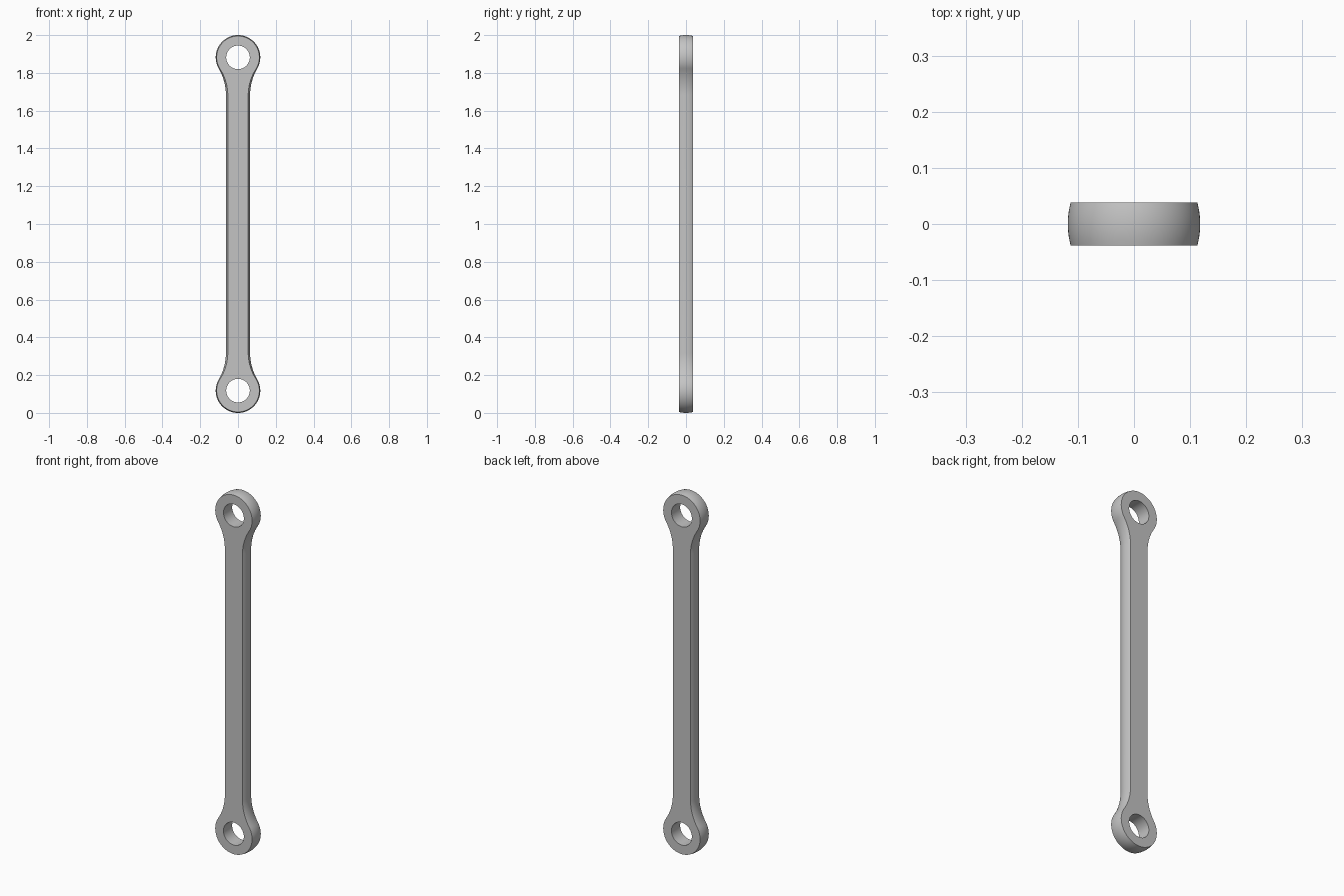
import bpy, bmesh
from math import sin, cos, pi, atan2, radians

cube = bpy.data.objects.get("Cube")
if cube:
    bpy.data.objects.remove(cube)

HALF = 0.038          # half thickness
HEAD_Z = 1.882        # centre of the upper eye
NECK = 0.2            # eye centre to start of the straight shaft
HOLE = 0.0625
LAYERS = 10


def quarter(head, shaft):
    """Upper right quarter of the outline, from the crown down to the shaft."""
    fillet = (shaft**2 + NECK**2 - head**2) / (2 * (head - shaft))
    cx, cz = shaft + fillet, HEAD_Z - NECK
    end = atan2(-NECK, cx)                       # where eye and fillet touch
    pts = []
    for i in range(33):
        a = pi / 2 + (end - pi / 2) * i / 32
        pts.append((head * cos(a), HEAD_Z + head * sin(a)))
    for i in range(1, 13):
        a = pi + end * (1 - i / 12)
        pts.append((cx + fillet * cos(a), cz + fillet * sin(a)))
    return pts


def outline(head, shaft):
    """Closed outline, mirrored from one quarter."""
    q = quarter(head, shaft)
    right = q + [(x, 2 - z) for x, z in reversed(q)]
    return right + [(-x, z) for x, z in reversed(right[1:-1])]


def circle(z, n=64):
    return [(HOLE * cos(2 * pi * i / n), z + HOLE * sin(2 * pi * i / n)) for i in range(n)]


def ring(bm, pts, y):
    return [bm.verts.new((x, y, z)) for x, z in pts]


def bridge(bm, a, b):
    n = len(a)
    for i in range(n):
        j = (i + 1) % n
        bm.faces.new((a[i], a[j], b[j], b[i]))


bm = bmesh.new()

# Barrel-shaped outer side, swelling towards the middle of the thickness
sides = []
for k in range(LAYERS + 1):
    t = 2 * k / LAYERS - 1
    swell = 1 - t * t
    sides.append(ring(bm, outline(0.113 + 0.005 * swell, 0.054 + 0.010 * swell), HALF * t))
for a, b in zip(sides, sides[1:]):
    bridge(bm, a, b)

# Straight bores through both eyes
caps = [[sides[0]], [sides[-1]]]
for z in (HEAD_Z, 2 - HEAD_Z):
    front, back = ring(bm, circle(z), -HALF), ring(bm, circle(z), HALF)
    bridge(bm, front, back)
    caps[0].append(front)
    caps[1].append(back)

# Flat front and back faces around the bores
for loops in caps:
    edges = [bm.edges.get((l[i - 1], l[i])) for l in loops for i in range(len(l))]
    bmesh.ops.triangle_fill(bm, use_beauty=True, use_dissolve=False, edges=edges)

bmesh.ops.recalc_face_normals(bm, faces=bm.faces[:])
mesh = bpy.data.meshes.new("connecting_link")
bm.to_mesh(mesh)
bm.free()

link = bpy.data.objects.new("connecting_link", mesh)
bpy.context.collection.objects.link(link)

# Plain grey metal
grey = bpy.data.materials.new("light_grey")
grey.use_nodes = True
colour = (0.55, 0.55, 0.55, 1)
grey.diffuse_color = colour
grey.node_tree.nodes["Principled BSDF"].inputs["Base Color"].default_value = colour
mesh.materials.append(grey)

bpy.ops.object.select_all(action="DESELECT")
link.select_set(True)
bpy.context.view_layer.objects.active = link
bpy.ops.object.shade_smooth_by_angle(angle=radians(30))
